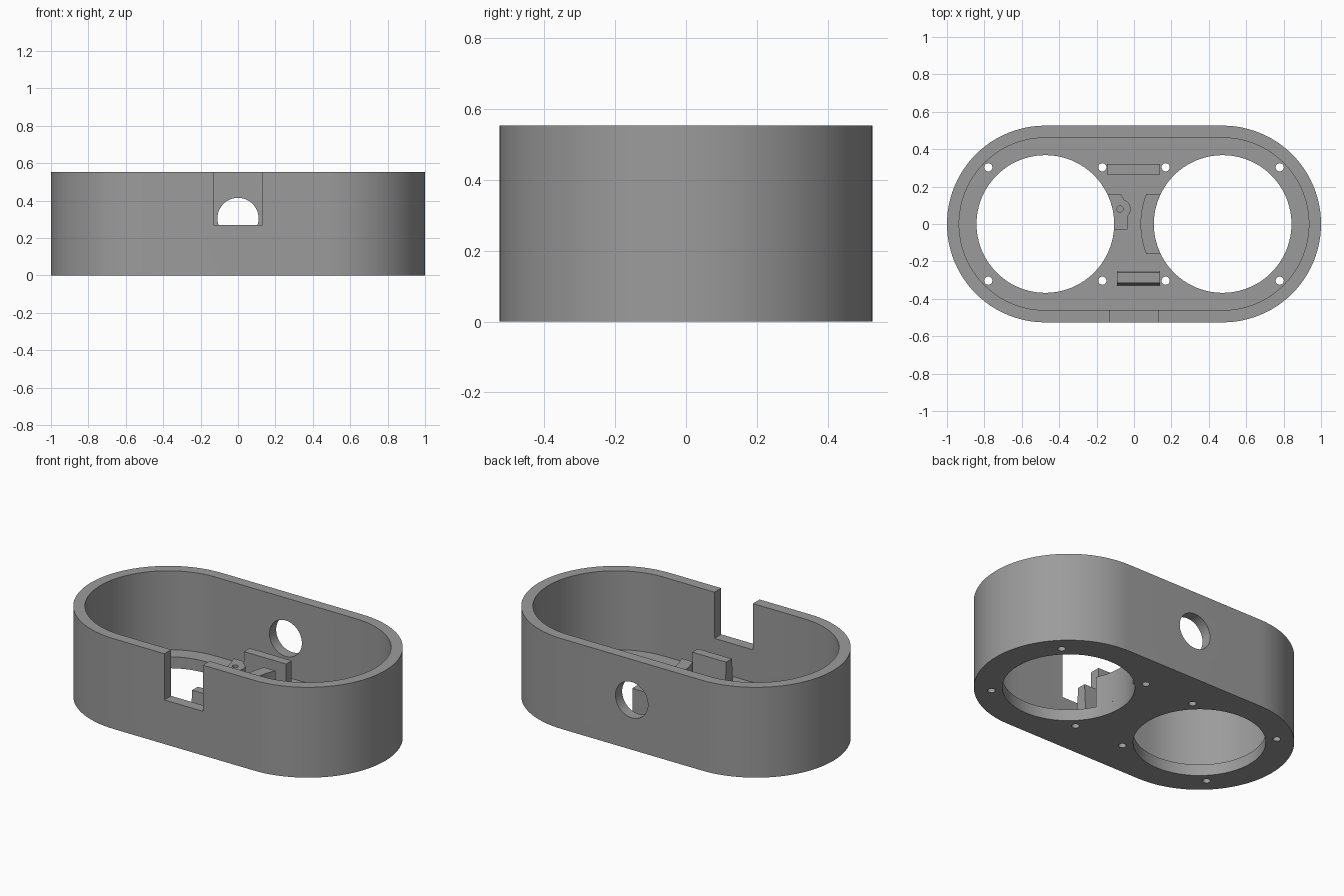
import bpy, bmesh, math
from mathutils import Vector

if "Cube" in bpy.data.objects:
    bpy.data.objects.remove(bpy.data.objects["Cube"])

R, RI, H, BASE = 0.526, 0.461, 0.553, 0.07   # outer/inner radius, height, floor thickness
CX, HOLE = 0.474, 0.368                      # large hole centres and radius
TOP = 0.26                                   # top of the inner mounts

grey = bpy.data.materials.new("grey")
grey.diffuse_color = (0.33, 0.33, 0.33, 1)
grey.use_nodes = True
grey.node_tree.nodes["Principled BSDF"].inputs["Base Color"].default_value = grey.diffuse_color


def arc(cx, cy, r, a0, a1, n):
    """Points on an arc, angles in degrees."""
    return [(cx + r * math.cos(math.radians(a0 + (a1 - a0) * i / n)),
             cy + r * math.sin(math.radians(a0 + (a1 - a0) * i / n))) for i in range(n + 1)]


def circle(cx, cy, r, n):
    return arc(cx, cy, r, 0, 360, n)[:-1]


def stadium(r):
    return arc(CX, 0, r, -90, 90, 48) + arc(-CX, 0, r, 90, 270, 48)


def prism(name, pts, lo, hi, axis="z"):
    """Extrude a closed outline between lo and hi along an axis."""
    place = {"z": lambda p, t: (p[0], p[1], t),
             "y": lambda p, t: (p[0], t, p[1]),
             "x": lambda p, t: (t, p[0], p[1])}[axis]
    bm = bmesh.new()
    face = bm.faces.new([bm.verts.new(place(p, lo)) for p in pts])
    ext = bmesh.ops.extrude_face_region(bm, geom=[face])
    moved = [v for v in ext["geom"] if isinstance(v, bmesh.types.BMVert)]
    bmesh.ops.translate(bm, verts=moved, vec=Vector(place((0, 0), hi - lo)))
    bmesh.ops.recalc_face_normals(bm, faces=bm.faces)
    mesh = bpy.data.meshes.new(name)
    bm.to_mesh(mesh)
    bm.free()
    mesh.materials.append(grey)
    ob = bpy.data.objects.new(name, mesh)
    bpy.context.collection.objects.link(ob)
    return ob


def activate(ob):
    bpy.ops.object.select_all(action="DESELECT")
    ob.select_set(True)
    bpy.context.view_layer.objects.active = ob


def cut(ob, cutter):
    activate(ob)
    mod = ob.modifiers.new("cut", "BOOLEAN")
    mod.operation, mod.solver, mod.object = "DIFFERENCE", "EXACT", cutter
    bpy.ops.object.modifier_apply(modifier=mod.name)
    bpy.data.objects.remove(cutter)


# Housing: rounded tray with an open top
housing = prism("housing", stadium(R), 0, H)
cut(housing, prism("cavity", stadium(RI), BASE, H + 0.1))

# Floor openings, each with four screw holes
for side in (-1, 1):
    cut(housing, prism("opening", circle(side * CX, 0, HOLE, 96), -0.1, BASE + 0.1))
    for dx in (-0.305, 0.305):
        for y in (-0.303, 0.303):
            cut(housing, prism("screw_hole", circle(side * CX + dx, y, 0.022, 20), -0.1, BASE + 0.1))

# Cable notch in the front wall, round port in the back wall
cut(housing, prism("notch", [(-0.13, 0.27), (0.13, 0.27), (0.13, 0.7), (-0.13, 0.7)], -0.6, -0.4, "y"))
cut(housing, prism("port", circle(0, 0.305, 0.11, 48), 0.4, 0.6, "y"))

# Upright plates between the openings; the front one is slightly tapered
back_plate = prism("back_plate", [(0.265, BASE), (0.32, BASE), (0.32, TOP), (0.265, TOP)],
                   -0.145, 0.14, "x")
front_plate = prism("front_plate", [(-0.33, BASE), (-0.25, BASE), (-0.26, TOP), (-0.315, TOP)],
                    -0.09, 0.14, "x")

# Curved rim mount beside the right opening
a_in = math.degrees(math.asin(0.16 / HOLE))
a_out = math.degrees(math.asin(0.16 / 0.439))
rim_mount = prism("rim_mount", arc(CX, 0, HOLE, 180 - a_in, 180 + a_in, 16)
                  + arc(CX, 0, 0.439, 180 + a_out, 180 - a_out, 16), BASE, TOP)

# Lug mount beside the left opening, with a small screw hole
a_low = math.degrees(math.asin(-0.03 / HOLE))
lug_mount = prism("lug_mount", arc(-CX, 0, HOLE, a_in, a_low, 10)
                  + [(-0.035, -0.03), (-0.035, 0.04)]
                  + arc(-0.07, 0.08, 0.052, -45, 70, 10) + [(-0.07, 0.16)], BASE, TOP)
cut(lug_mount, prism("lug_hole", circle(-0.075, 0.08, 0.017, 20), 0.15, TOP + 0.1))

# Smooth curved walls, keep edges sharp
for ob in (housing, back_plate, front_plate, rim_mount, lug_mount):
    activate(ob)
    bpy.ops.object.shade_smooth_by_angle(angle=math.radians(30))
